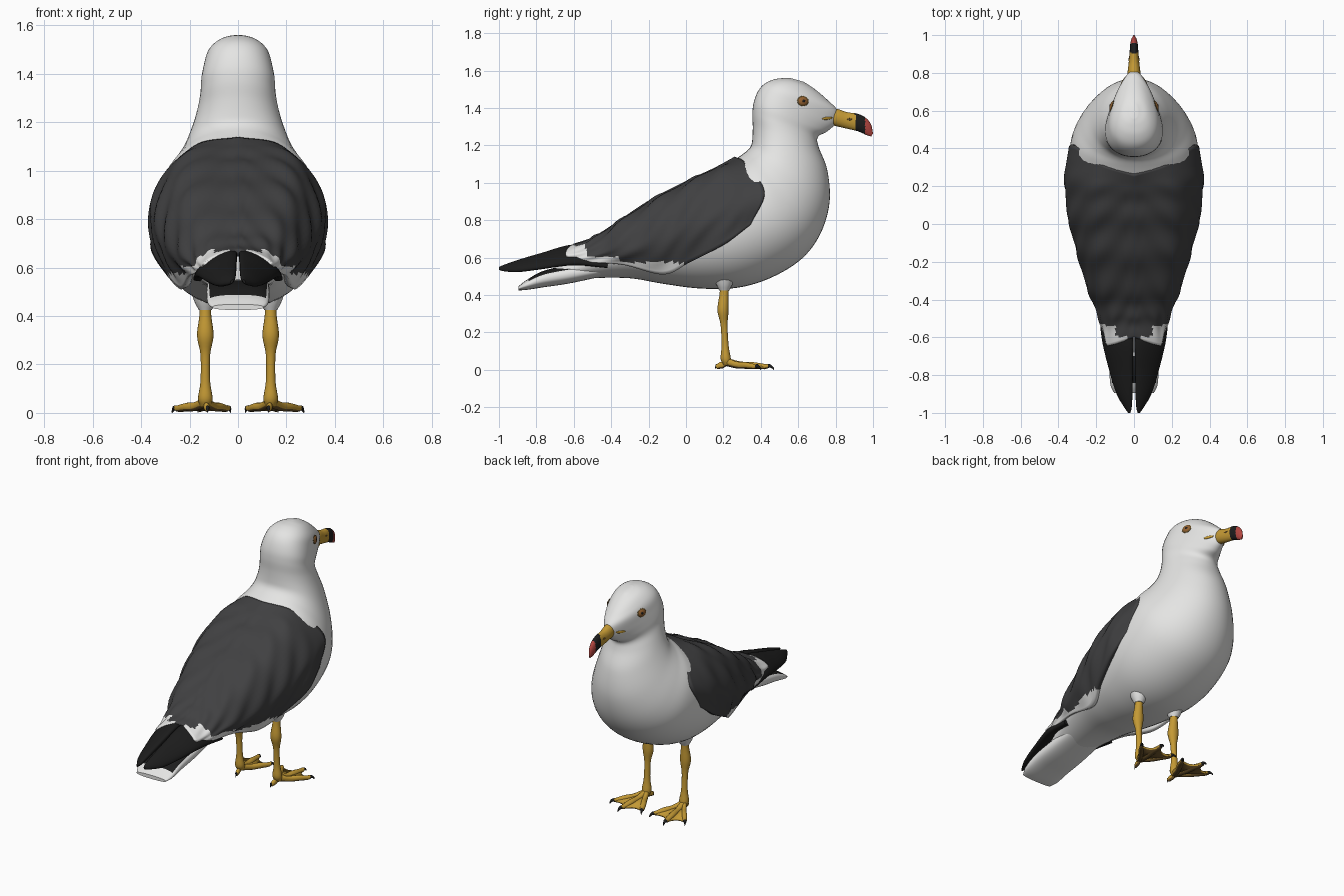
import bpy, bmesh, math
from mathutils import Vector
from mathutils.bvhtree import BVHTree

if "Cube" in bpy.data.objects:
    bpy.data.objects.remove(bpy.data.objects["Cube"])


def mat(name, r, g, b):
    m = bpy.data.materials.new(name)
    m.diffuse_color = (r, g, b, 1)
    m.use_nodes = True
    m.node_tree.nodes["Principled BSDF"].inputs["Base Color"].default_value = m.diffuse_color
    return m


WHITE = mat("white feathers", .78, .78, .77)
GREY = mat("slate feathers", .052, .052, .054)
BLACK = mat("black feathers", .012, .012, .012)
YELLOW = mat("yellow skin", .55, .32, .035)
RED = mat("red beak tip", .45, .06, .05)
IRIS = mat("brown iris", .30, .12, .03)
BROWN = mat("dark sole", .13, .075, .02)


def spline(rows, sub):
    """Smooth (Catmull-Rom) interpolation through rows of numbers."""
    rows = [Vector(r) for r in rows]
    ext = [2 * rows[0] - rows[1]] + rows + [2 * rows[-1] - rows[-2]]
    out = []
    for i in range(1, len(ext) - 2):
        p, a, b, q = ext[i - 1:i + 3]
        for k in range(sub):
            t = k / sub
            out.append(.5 * (2 * a + (b - p) * t + (2 * p - 5 * a + 4 * b - q) * t * t
                             + (3 * a - p - 3 * b + q) * t ** 3))
    return out + [rows[-1]]


def finish(name, bm, mats, rule=None, mirror=False):
    bm.normal_update()
    if rule:
        for f in bm.faces:
            f.material_index = rule(f.calc_center_median(), f.normal)
    for f in bm.faces:
        f.smooth = True
    me = bpy.data.meshes.new(name)
    bm.to_mesh(me)
    bm.free()
    for m in mats:
        me.materials.append(m)
    me.set_sharp_from_angle(angle=math.radians(50))
    ob = bpy.data.objects.new(name, me)
    bpy.context.collection.objects.link(ob)
    if mirror:
        ob.modifiers.new("mirror", 'MIRROR')
    return ob


def loft(name, secs, mats, rule=None, mirror=False, n=24, sub=5, e=2.0, tilt=0.0):
    """Section: centre x, upper/back (y, z), lower/front (y, z), half width, egg factor."""
    bm = bmesh.new()
    rings = []
    for x, y1, z1, y2, z2, w, k in spline([tuple(s) + (0,) * (7 - len(s)) for s in secs], sub):
        c = Vector((x, (y1 + y2) / 2, (z1 + z2) / 2))
        h = Vector((0, (y1 - y2) / 2, (z1 - z2) / 2))
        ring = []
        for i in range(n):
            a = 2 * math.pi * i / n
            ca, sa = math.cos(a), math.sin(a)
            u = math.copysign(abs(ca) ** (2 / e), ca)
            v = math.copysign(abs(sa) ** (2 / e), sa) * w * (1 + k * u)
            ring.append(bm.verts.new(c + h * u + Vector((v, 0, -tilt * v))))
        rings.append(ring)
    for r, s in zip(rings, rings[1:]):
        for i in range(n):
            bm.faces.new((r[i], r[(i + 1) % n], s[(i + 1) % n], s[i]))
    bm.faces.new(rings[0])
    bm.faces.new(rings[-1])
    bmesh.ops.recalc_face_normals(bm, faces=bm.faces)
    return finish(name, bm, mats, rule, mirror)


# Body, neck and head: one loft that bends upwards
body = loft("body_and_head", [
    (0, -.70, .55, -.68, .47, .10), (0, -.50, .66, -.50, .49, .15),
    (0, -.30, .80, -.30, .49, .22), (0, -.10, .94, -.12, .46, .28),
    (0, .08, 1.02, .08, .435, .32), (0, .19, 1.08, .28, .44, .345),
    (0, .26, 1.125, .46, .495, .345), (0, .305, 1.155, .62, .595, .325),
    (0, .335, 1.18, .72, .73, .28), (0, .35, 1.205, .768, .90, .23, .05),
    (0, .355, 1.24, .755, 1.07, .192, .1), (0, .357, 1.30, .71, 1.19, .167, .1),
    (0, .355, 1.37, .705, 1.245, .152, .2), (0, .362, 1.43, .755, 1.275, .143, .35),
    (0, .385, 1.49, .80, 1.32, .13, .42), (0, .42, 1.53, .81, 1.385, .118, .4),
    (0, .47, 1.553, .76, 1.44, .097, .3), (0, .52, 1.56, .69, 1.50, .066, .15),
    (0, .56, 1.56, .63, 1.54, .02)], [WHITE], n=48, sub=6, e=2.08)

# Folded wings and mantle: a smooth patch (low, side, shoulder, spine), mirrored
wing_rows = [
    [(.35, .345, .775), (.328, .42, .95), (.18, .32, 1.105), (0, .26, 1.14)],
    [(.36, .21, .675), (.357, .23, .88), (.222, .18, 1.06), (0, .15, 1.08)],
    [(.30, .02, .575), (.345, .02, .78), (.23, 0, .97), (0, 0, 1.01)],
    [(.235, -.12, .51), (.30, -.16, .69), (.215, -.18, .875), (0, -.20, .905)],
    [(.205, -.33, .56), (.245, -.35, .65), (.17, -.37, .765), (0, -.38, .785)],
    [(.18, -.50, .575), (.18, -.50, .63), (.12, -.50, .69), (0, -.50, .71)],
    [(.145, -.63, .59), (.14, -.645, .62), (.08, -.63, .655), (0, -.60, .675)]]
bm = bmesh.new()
columns = list(zip(*[spline(r, 10) for r in wing_rows]))
grid = [[bm.verts.new(p) for p in spline(c, 10)] for c in columns]
for a, b in zip(grid, grid[1:]):
    for i in range(len(a) - 1):
        bm.faces.new((a[i], a[i + 1], b[i + 1], b[i]))
bm.normal_update()
if sum(f.normal.x for f in bm.faces) < 0:
    bmesh.ops.reverse_faces(bm, faces=bm.faces)
bm.normal_update()
# shallow overlapping feather rows
for j, col in enumerate(grid):
    for i, v in enumerate(col):
        if j < len(grid) - 1:
            fade = min(1, max(0, (i - 4) / 10), (len(col) - 1 - i) / 10, j / 6)
            v.co += v.normal * .009 * fade * math.sin(i * .6 + j * .45) * math.sin(j * .36)


def wing_colour(c, n):
    tip = c.y < -.595 and c.x > .03 or c.y < -.535 and c.x > .10
    under = c.y > -.56 and c.z < .575 - max(0, c.y + .05) * .3
    flank = c.y < -.36 and c.z < .605
    return int(tip or under or flank)


wings = finish("folded_wings", bm, [GREY, WHITE], wing_colour, True)
thick = wings.modifiers.new("thickness", 'SOLIDIFY')
thick.thickness, thick.offset = .03, -1

# Black wing tips
loft("wing_tips", [
    (.10, -.42, .63, -.42, .565, .085), (.088, -.60, .652, -.60, .578, .084),
    (.068, -.78, .61, -.78, .55, .062), (.05, -.90, .58, -.90, .53, .042),
    (.032, -.97, .56, -.97, .53, .02), (.025, -1.0, .55, -1.0, .535, .006)],
    [BLACK], mirror=True, tilt=.5)

# Tail with a dark band on top
loft("tail", [
    (0, -.40, .59, -.40, .51, .12), (0, -.62, .56, -.62, .463, .13),
    (0, -.76, .53, -.76, .442, .13), (0, -.85, .482, -.85, .428, .125),
    (0, -.895, .448, -.895, .425, .105)], [WHITE, BLACK],
    lambda c, n: int(n.z > .3 and -.845 < c.y < -.60 and abs(c.x) < .118), n=40, sub=8, e=2.5)

# Beak: yellow, black band, red tip
beak = loft("beak", [
    (0, .73, 1.395, .71, 1.33, .026), (0, .80, 1.397, .785, 1.308, .034),
    (0, .86, 1.378, .85, 1.292, .028), (0, .915, 1.37, .912, 1.278, .023),
    (0, .958, 1.35, .945, 1.265, .02), (0, .988, 1.315, .966, 1.255, .014),
    (0, 1.0, 1.265, .99, 1.248, .004)], [YELLOW, BLACK, RED],
    lambda c, n: 0 if c.y < .905 else 1 if c.y < .957 else 2, n=20, sub=8)


def disc(name, y, z, r, depth, m, target, squash=1.0):
    """Flattened dome set on the side surface of a target, mirrored."""
    tree = BVHTree.FromPolygons([v.co for v in target.data.vertices],
                                [p.vertices for p in target.data.polygons])
    hit, nrm, _, _ = tree.ray_cast(Vector((1, y, z)), Vector((-1, 0, 0)))
    fwd = (Vector((0, 1, 0)) - nrm * nrm.y).normalized()
    up = nrm.cross(fwd)
    bm = bmesh.new()
    bmesh.ops.create_uvsphere(bm, u_segments=20, v_segments=10, radius=1)
    for v in bm.verts:
        v.co = hit + fwd * v.co.x * r + up * v.co.y * r * squash + nrm * v.co.z * depth
    finish(name, bm, [m], None, True)


# Eyes, nostrils and mouth corners
disc("eye_rims", .625, 1.437, .032, .006, BROWN, body, .85)
disc("irises", .625, 1.437, .027, .010, IRIS, body, .85)
disc("pupils", .627, 1.437, .012, .013, BLACK, body)
disc("nostrils", .875, 1.34, .014, .003, BROWN, beak, .4)
disc("mouth_corners", .755, 1.345, .032, .006, YELLOW, body, .25)

# Legs with feathered tops
X = .135
loft("legs", [
    (X, .185, .50, .235, .50, .026), (X, .18, .41, .228, .41, .024),
    (X, .168, .32, .228, .32, .034), (X, .185, .24, .222, .24, .02),
    (X, .19, .13, .228, .13, .02), (X, .185, .06, .24, .06, .03),
    (X, .20, .025, .24, .025, .02)], [YELLOW], mirror=True, n=16)
loft("leg_feathers", [
    (X, .13, .53, .28, .53, .07), (X, .16, .46, .25, .46, .045),
    (X, .178, .425, .232, .425, .027)], [WHITE], mirror=True, n=16)

# Toes with dark claws and soles
ankle = Vector((X, .215))
tips = [Vector(p) for p in ((.272, .40), (.165, .47), (.03, .42))]


def toe(name, tip, r):
    def at(t, top, low, w):
        p = ankle.lerp(tip, t)
        return (p.x, p.y, top, p.y, low, w)
    length = (tip - ankle).length
    loft(name, [at(0, .065, .02, r), at(.3, .045, .008, r * .8), at(.55, .042, .006, r * .9),
                at(.8, .032, .004, r * .7), at(.92, .03, .012, r * .45), at(1, .012, 0, .002)],
         [YELLOW, BROWN, BLACK],
         lambda c, n: 2 if (c.xy - ankle).length > length * .88 else int(n.z < -.4),
         mirror=True, n=12)


for label, tip in zip(("outer", "middle", "inner"), tips):
    toe(label + "_toes", tip, .022)
toe("hind_toes", Vector((.125, .155)), .014)

# Webs between the toes
bm = bmesh.new()
ends = [ankle.lerp(t, .88) for t in tips]
root = bm.verts.new((X, .215, .04))
for a, b in zip(ends, ends[1:]):
    edge = []
    for i in range(7):
        t = i / 6
        p = ankle.lerp(a.lerp(b, t), 1 - .6 * t * (1 - t))
        edge.append(bm.verts.new((p.x, p.y, .02)))
    for u, v in zip(edge, edge[1:]):
        bm.faces.new((root, v, u))
bm.normal_update()
for f in bm.faces:
    if f.normal.z < 0:
        f.normal_flip()
webs = finish("foot_webs", bm, [YELLOW, BROWN], None, True)
thick = webs.modifiers.new("thickness", 'SOLIDIFY')
thick.thickness, thick.offset, thick.material_offset = .012, -1, 1
